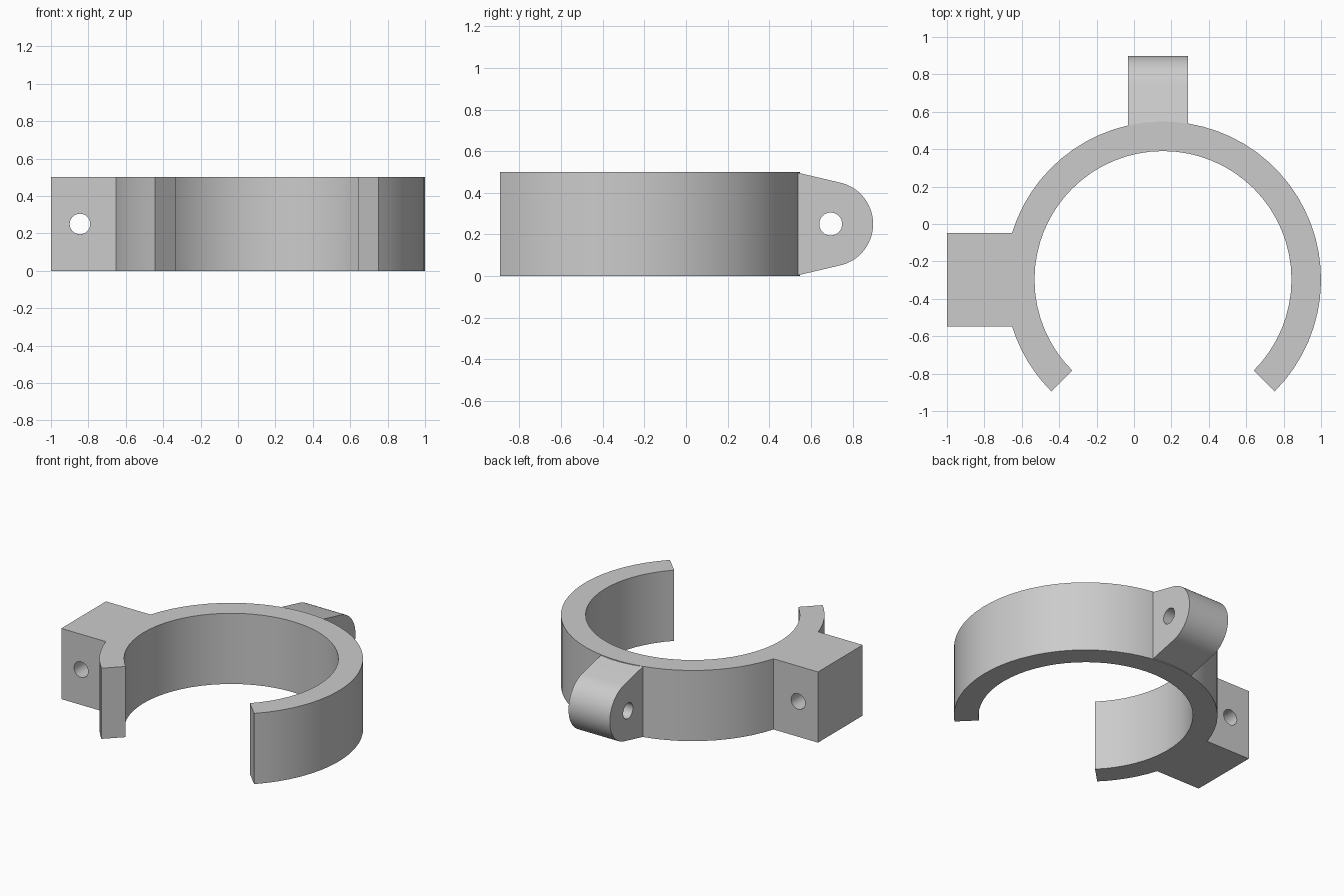
import bpy
import bmesh
from math import radians, sin, cos, asin, degrees
from mathutils import Matrix, Vector

cube = bpy.data.objects.get("Cube")
if cube:
    bpy.data.objects.remove(cube, do_unlink=True)

HEIGHT = 0.5
CX, CY = 0.155, -0.297          # ring centre
OUTER, INNER = 0.845, 0.687     # ring radii
HOLE = 0.055

grey = bpy.data.materials.new("light_grey")
grey.use_nodes = True
grey.diffuse_color = (0.6, 0.6, 0.6, 1)
grey.node_tree.nodes["Principled BSDF"].inputs["Base Color"].default_value = (0.6, 0.6, 0.6, 1)


def arc(cx, cy, r, start, end, steps):
    angles = [radians(start + (end - start) * i / steps) for i in range(steps + 1)]
    return [(cx + r * cos(a), cy + r * sin(a)) for a in angles]


def extrude_profile(name, points, direction):
    """Solid prism from a closed 3D outline."""
    bm = bmesh.new()
    face = bm.faces.new([bm.verts.new(p) for p in points])
    result = bmesh.ops.extrude_face_region(bm, geom=[face], use_keep_orig=True)
    moved = [g for g in result["geom"] if isinstance(g, bmesh.types.BMVert)]
    bmesh.ops.translate(bm, verts=moved, vec=direction)
    bmesh.ops.recalc_face_normals(bm, faces=bm.faces)
    mesh = bpy.data.meshes.new(name)
    bm.to_mesh(mesh)
    bm.free()
    mesh.materials.append(grey)
    obj = bpy.data.objects.new(name, mesh)
    bpy.context.collection.objects.link(obj)
    return obj


def drill(obj, centre, axis):
    """Cut a round through hole, then shade the curved walls smooth."""
    turn = Vector(axis).to_track_quat("Z", "Y").to_euler()
    bpy.ops.mesh.primitive_cylinder_add(vertices=32, radius=HOLE, depth=1,
                                        location=centre, rotation=turn)
    cutter = bpy.context.object
    cutter.hide_render = True
    cutter.data.materials.append(grey)
    mod = obj.modifiers.new("hole", "BOOLEAN")
    mod.operation, mod.solver, mod.object = "DIFFERENCE", "EXACT", cutter
    bpy.ops.object.select_all(action="DESELECT")
    bpy.context.view_layer.objects.active = obj
    obj.select_set(True)
    bpy.ops.object.modifier_apply(modifier=mod.name)
    bpy.data.objects.remove(cutter, do_unlink=True)
    bpy.ops.object.shade_smooth_by_angle(angle=radians(30))


# Open ring with the square side block in one outline
half_block = 0.25
root = degrees(asin(half_block / OUTER))
outline = arc(CX, CY, OUTER, -45, 180 - root, 38)
outline += [(-1, CY + half_block), (-1, CY - half_block)]
outline += arc(CX, CY, OUTER, 180 + root, 225, 6)
outline += arc(CX, CY, INNER, 225, -45, 48)
ring = extrude_profile("ring_with_side_block", [(x, y, 0) for x, y in outline],
                       (0, 0, HEIGHT))
drill(ring, (-0.845, CY, HEIGHT / 2), (0, 1, 0))

# Tapered, round-ended lug at the back
lug_y, mid = 0.695, HEIGHT / 2
side = [(0.522, 0)] + arc(lug_y, mid, 0.204, -75.5, 75.5, 28) + [(0.522, HEIGHT)]
lug = extrude_profile("back_lug", [(-0.033, y, z) for y, z in side], (0.323, 0, 0))
drill(lug, (0.13, lug_y, mid), (1, 0, 0))
